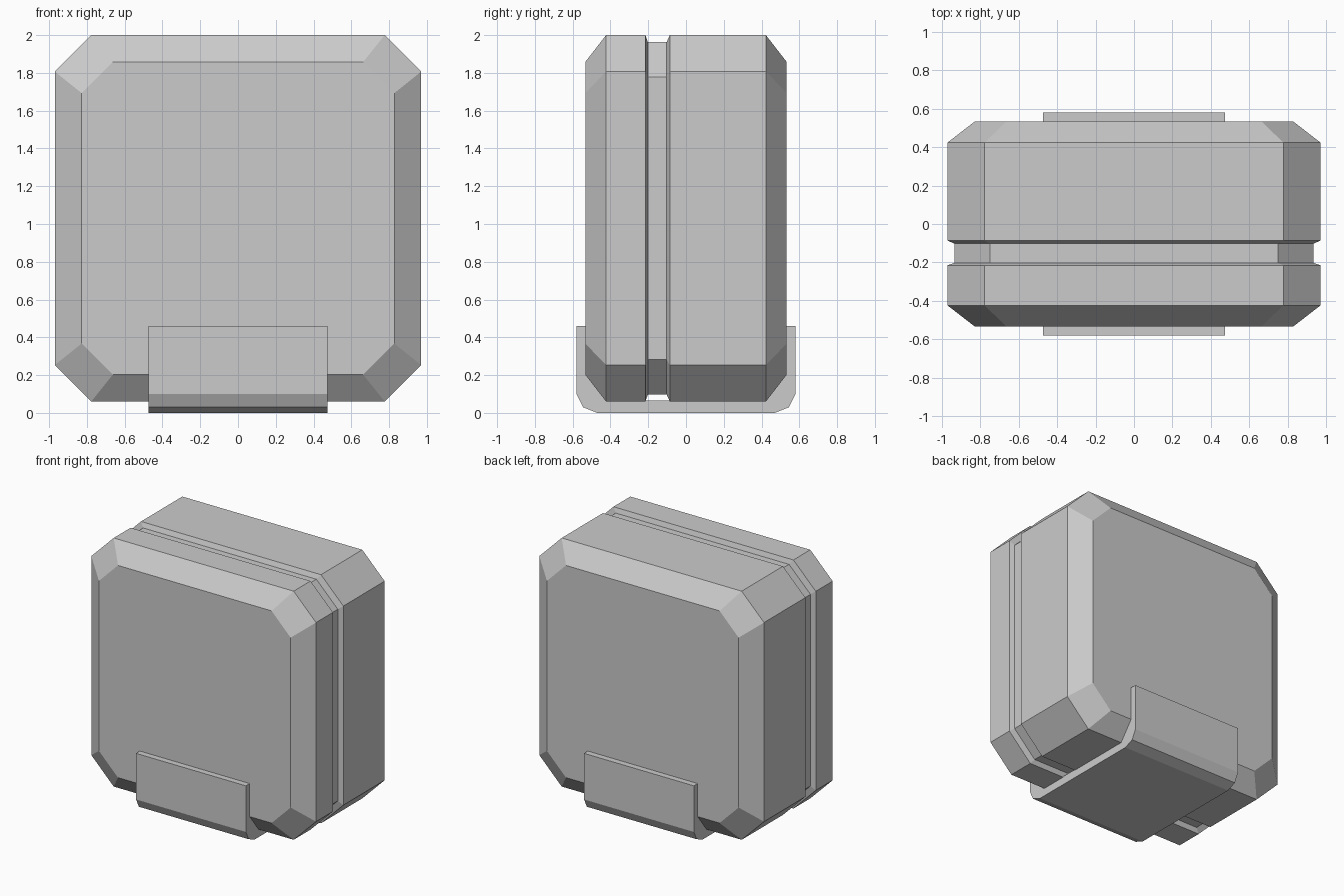
import bpy

if "Cube" in bpy.data.objects:
    bpy.data.objects.remove(bpy.data.objects["Cube"])


def make_object(name, verts, faces):
    mesh = bpy.data.meshes.new(name)
    mesh.from_pydata(verts, [], faces)
    mesh.update()
    obj = bpy.data.objects.new(name, mesh)
    bpy.context.collection.objects.link(obj)
    return obj


def loft(name, rings):
    """Join equal-sized rings with quads and cap both ends."""
    n = len(rings[0])
    verts = [p for ring in rings for p in ring]
    faces = [tuple(range(n)), tuple(range(len(verts) - 1, len(verts) - n - 1, -1))]
    for r in range(len(rings) - 1):
        a, b = r * n, (r + 1) * n
        for i in range(n):
            j = (i + 1) % n
            faces.append((a + i, b + i, b + j, a + j))
    return make_object(name, verts, faces)


def octagon(y, half, cut, zc=1.03):
    """Square outline with cut corners, counter-clockwise seen from the front."""
    k = half - cut
    pts = [(k, -half), (half, -k), (half, k), (k, half),
           (-k, half), (-half, k), (-half, -k), (-k, -half)]
    return [(x, y, zc + z) for x, z in pts]


# Case: chamfered block with a recessed seam groove between lid and back
sections = [
    (-0.533, 0.828, 0.165),
    (-0.423, 0.97, 0.193),
    (-0.215, 0.97, 0.193),
    (-0.202, 0.933, 0.185),
    (-0.102, 0.933, 0.185),
    (-0.086, 0.97, 0.193),
    (0.423, 0.97, 0.193),
    (0.533, 0.828, 0.165),
]
loft("case", [octagon(*s) for s in sections])

# Bracket: U-shaped clip wrapping under the case, profile mirrored in y
outer = [(0.58, 0.46), (0.58, 0.10), (0.545, 0.03), (0.47, 0.0)]
inner = [(0.42, 0.065), (0.53, 0.205), (0.53, 0.46)]
half_w = 0.474
right = inner + outer
profile = right + [(-y, z) for y, z in reversed(right)]
loft("base_bracket", [[(x, y, z) for y, z in profile] for x in (half_w, -half_w)])

# Consistent outward normals
import bmesh
for obj in bpy.context.collection.objects:
    bm = bmesh.new()
    bm.from_mesh(obj.data)
    bmesh.ops.recalc_face_normals(bm, faces=bm.faces)
    bm.to_mesh(obj.data)
    bm.free()
